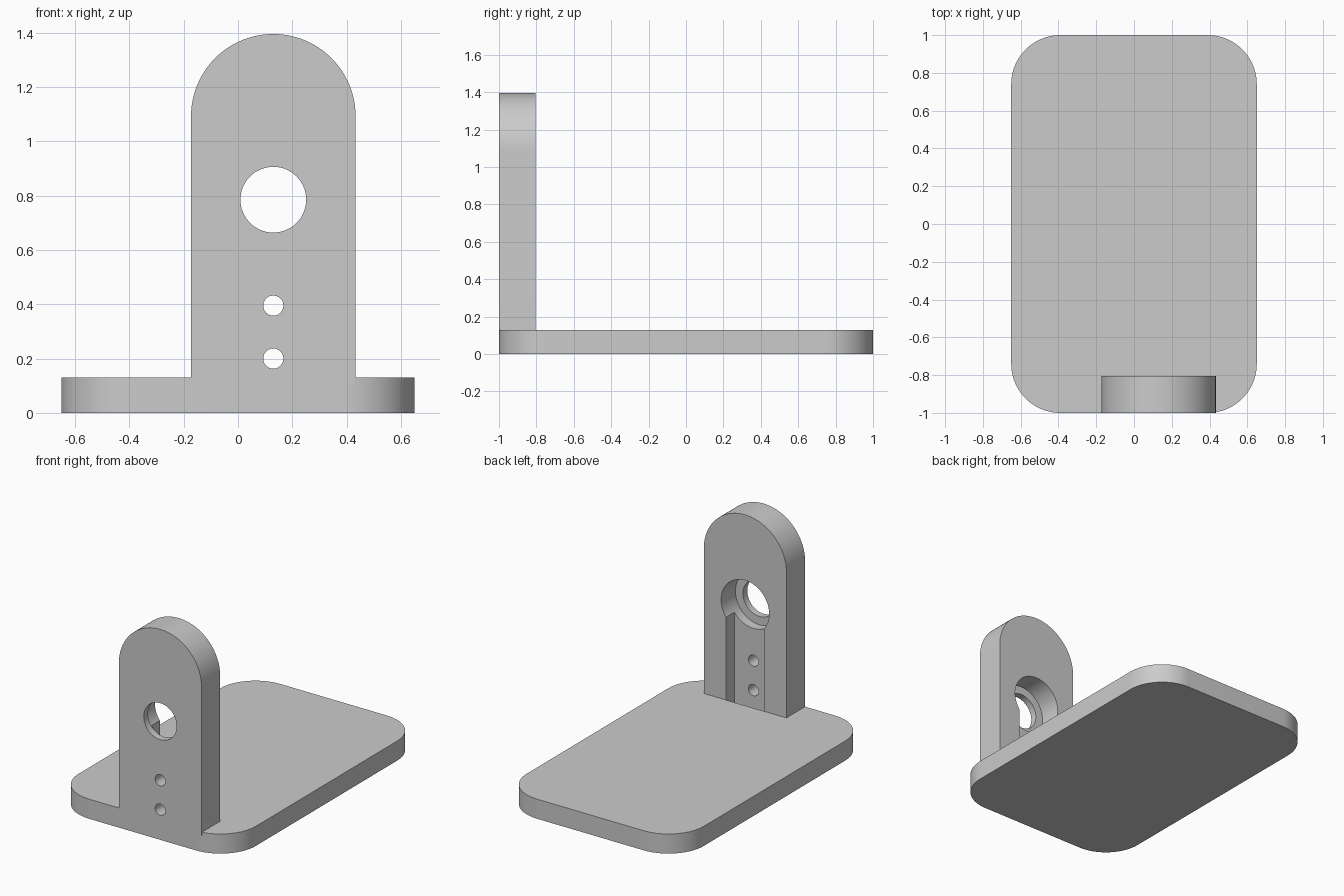
import bpy, bmesh
from math import sin, cos, pi, radians
from mathutils import Vector

cube = bpy.data.objects.get("Cube")
if cube:
    bpy.data.objects.remove(cube, do_unlink=True)

grey = bpy.data.materials.new("plain_grey")
grey.use_nodes = True
colour = (0.6, 0.6, 0.6, 1)
grey.diffuse_color = colour
grey.node_tree.nodes["Principled BSDF"].inputs["Base Color"].default_value = colour


def arc(cx, cy, r, start, end, n):
    """Points along an arc, angles in degrees."""
    angles = [radians(start + (end - start) * i / n) for i in range(n + 1)]
    return [(cx + r * cos(a), cy + r * sin(a)) for a in angles]


def extrude(name, outline, place, depth):
    """Solid made by pushing a flat outline along a vector."""
    bm = bmesh.new()
    face = bm.faces.new([bm.verts.new(place(u, v)) for u, v in outline])
    grown = bmesh.ops.extrude_face_region(bm, geom=[face])["geom"]
    bmesh.ops.translate(bm, vec=Vector(depth),
                        verts=[g for g in grown if isinstance(g, bmesh.types.BMVert)])
    bmesh.ops.recalc_face_normals(bm, faces=bm.faces)
    mesh = bpy.data.meshes.new(name)
    bm.to_mesh(mesh)
    bm.free()
    mesh.materials.append(grey)
    obj = bpy.data.objects.new(name, mesh)
    bpy.context.collection.objects.link(obj)
    return obj


def upright_solid(name, outline, y0, y1):
    return extrude(name, outline, lambda u, v: (u, y0, v), (0, y1 - y0, 0))


def combine(target, tool, operation):
    """Apply a boolean and discard the helper."""
    mod = target.modifiers.new(operation, "BOOLEAN")
    mod.operation, mod.solver, mod.object = operation, "EXACT", tool
    bpy.context.view_layer.objects.active = target
    bpy.ops.object.modifier_apply(modifier=mod.name)
    bpy.data.objects.remove(tool, do_unlink=True)


# Base plate with rounded corners
half_w, half_l, thick, corner = 0.65, 1.0, 0.13, 0.26
outline = []
for i, (sx, sy) in enumerate([(1, 1), (-1, 1), (-1, -1), (1, -1)]):
    outline += arc(sx * (half_w - corner), sy * (half_l - corner), corner,
                   90 * i, 90 * i + 90, 20)
bracket = extrude("bracket", outline, lambda u, v: (u, v, 0), (0, 0, thick))

# Round-topped upright, flush with the front edge
cx, radius, top = 0.13, 0.303, 1.395
front, back = -1.0, -0.805
tab = [(cx - radius, thick - 0.02), (cx + radius, thick - 0.02)]
tab += arc(cx, top - radius, radius, 0, 180, 64)
combine(bracket, upright_solid("upright", tab, front, back), "UNION")

# Slot down the rear face, ending in a pocket in the base
bore_z, half_slot = 0.785, 0.14
slot = [(cx - half_slot, 0.06), (cx + half_slot, 0.06),
        (cx + half_slot, bore_z), (cx - half_slot, bore_z)]
combine(bracket, upright_solid("slot_cutter", slot, back - 0.087, back), "DIFFERENCE")

# Rear counterbore, through hole and two screw holes
for name, z, r, y0, y1 in [("counterbore_cutter", bore_z, 0.176, front + 0.045, back + 0.1),
                           ("hole_cutter", bore_z, 0.121, front - 0.1, back + 0.1),
                           ("upper_screw_cutter", 0.395, 0.037, front - 0.1, back - 0.04),
                           ("lower_screw_cutter", 0.2, 0.037, front - 0.1, back - 0.04)]:
    circle = arc(cx, z, r, 0, 360, 64)[:-1]
    combine(bracket, upright_solid(name, circle, y0, y1), "DIFFERENCE")

# Smooth curved walls, crisp edges
bpy.ops.object.select_all(action="DESELECT")
bracket.select_set(True)
bpy.context.view_layer.objects.active = bracket
bpy.ops.object.shade_smooth_by_angle(angle=radians(30))
